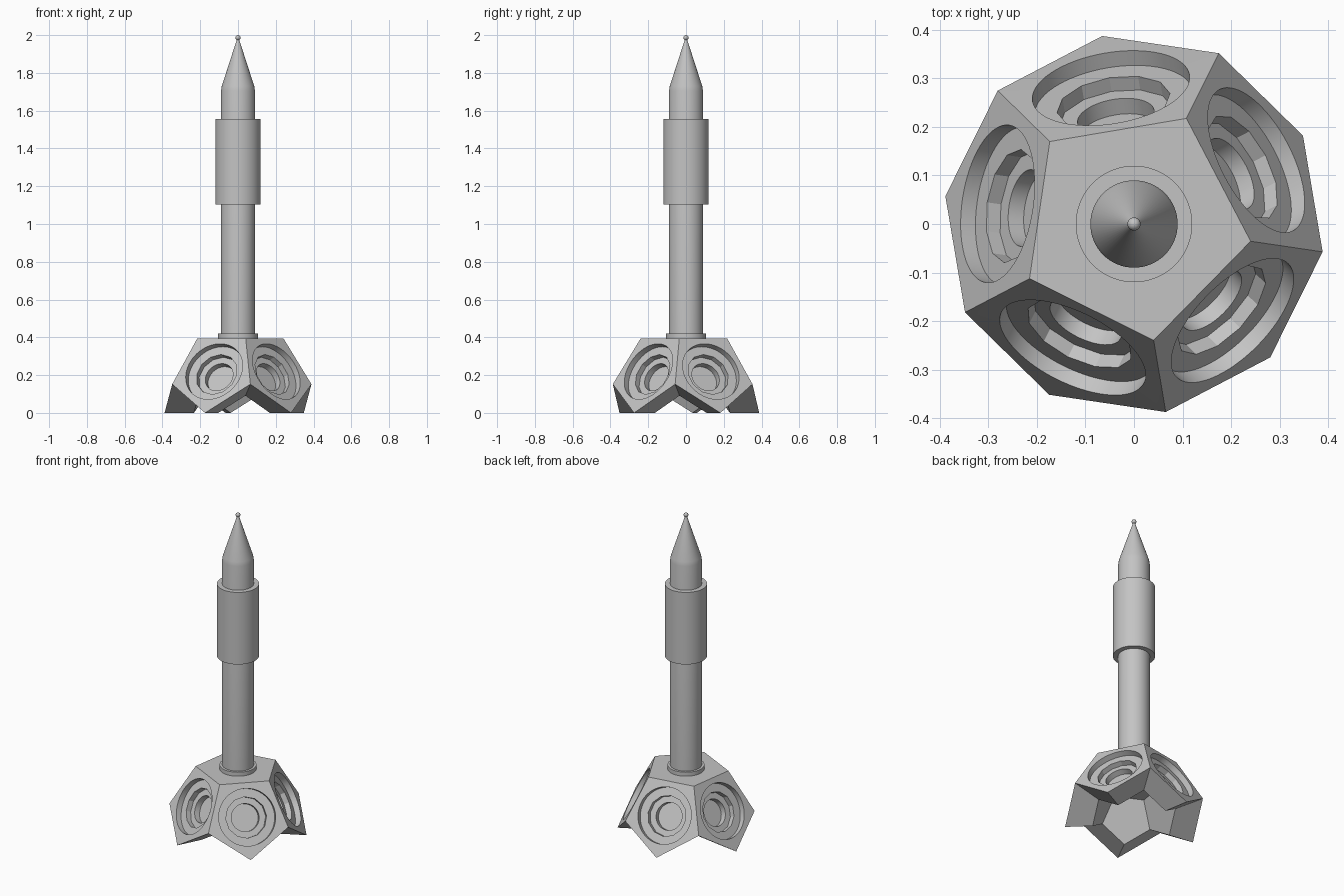
import bpy, bmesh, math
from mathutils import Vector, Matrix

if "Cube" in bpy.data.objects:
    bpy.data.objects.remove(bpy.data.objects["Cube"])

grey = bpy.data.materials.new("plain_grey")
grey.diffuse_color = (0.55, 0.55, 0.55, 1)
grey.use_nodes = True
grey.node_tree.nodes["Principled BSDF"].inputs["Base Color"].default_value = grey.diffuse_color

A0 = math.radians(63.6)      # azimuth of the first corner of the top pentagon
R1, R2 = 0.243, 0.393        # top pentagon and widest ring radii
ZT, ZM = 0.395, 0.152        # top and middle heights
STEP = math.radians(72)


def add_object(name, bm, smooth=True):
    bmesh.ops.recalc_face_normals(bm, faces=bm.faces)
    me = bpy.data.meshes.new(name)
    bm.to_mesh(me)
    bm.free()
    me.materials.append(grey)
    ob = bpy.data.objects.new(name, me)
    bpy.context.collection.objects.link(ob)
    bpy.ops.object.select_all(action='DESELECT')
    ob.select_set(True)
    bpy.context.view_layer.objects.active = ob
    if smooth:
        bpy.ops.object.shade_smooth_by_angle(angle=math.radians(25))
    return ob


def lathe(name, profile, n=64):
    """Closed solid from (radius, height) points."""
    bm = bmesh.new()
    rings = [[bm.verts.new((r * math.cos(2 * math.pi * i / n),
                            r * math.sin(2 * math.pi * i / n), z))
              for i in range(n)] for r, z in profile]
    for a, b in zip(rings, rings[1:]):
        for i in range(n):
            j = (i + 1) % n
            bm.faces.new((a[i], a[j], b[j], b[i]))
    bm.faces.new(rings[0])
    bm.faces.new(rings[-1])
    return add_object(name, bm)


# Base: upper half of a dodecahedron as a thick shell, tapered to the floor centre
def polar(r, a, z):
    return Vector((r * math.cos(a), r * math.sin(a), z))


bm = bmesh.new()
shells = []
for s in (1.0, 0.6):
    top = [bm.verts.new(polar(R1, A0 + k * STEP, ZT) * s) for k in range(5)]
    mid = [bm.verts.new(polar(R2, A0 + k * STEP, ZM) * s) for k in range(5)]
    tip = [bm.verts.new(polar(R2, A0 + (k + 0.5) * STEP, 0) * s) for k in range(5)]
    bm.faces.new(top)
    for k in range(5):
        j = (k + 1) % 5
        bm.faces.new((top[k], mid[k], tip[k], mid[j], top[j]))
    shells.append((mid, tip))
(mo, to), (mi, ti) = shells
for k in range(5):
    j = (k + 1) % 5
    bm.faces.new((mo[k], to[k], ti[k], mi[k]))
    bm.faces.new((to[k], mo[j], mi[j], ti[k]))
base = add_object("base_shell", bm, smooth=False)

# Stepped recesses in the five side plates: round, twelve-sided, round
for radius, depth, sides in ((0.164, 0.035, 64), (0.118, 0.067, 12), (0.08, 0.103, 48)):
    bm = bmesh.new()
    for k in range(5):
        az = A0 + (k + 0.5) * STEP
        n = polar(0.8944, az, 0.4472)
        down = polar(0.4472, az, -0.8944)
        side = n.cross(down)
        centre = Vector((0, 0, ZT - 0.318)) + n * (0.318 + (0.02 - depth) / 2)
        rot = Matrix((down, side, n)).transposed().to_4x4()
        bmesh.ops.create_cone(bm, cap_ends=True, segments=sides, radius1=radius,
                              radius2=radius, depth=depth + 0.02,
                              matrix=Matrix.Translation(centre) @ rot)
    cutter = add_object("recess_cutter", bm, smooth=False)
    cutter.hide_render = True
    mod = base.modifiers.new("recess", 'BOOLEAN')
    mod.operation = 'DIFFERENCE'
    mod.solver = 'EXACT'
    mod.object = cutter
    bpy.context.view_layer.objects.active = base
    bpy.ops.object.modifier_apply(modifier=mod.name)
    bpy.data.objects.remove(cutter)

bpy.ops.object.select_all(action='DESELECT')
base.select_set(True)
bpy.context.view_layer.objects.active = base
bpy.ops.object.shade_smooth_by_angle(angle=math.radians(25))

# Collar, column with pointed nose, and the wide sleeve around it
lathe("collar", [(0.105, 0.385), (0.105, 0.42)])
lathe("column", [(0.09, 0.385), (0.09, 1.705), (0.086, 1.73), (0.005, 1.98)])
lathe("sleeve", [(0.12, 1.103), (0.12, 1.555)])

# Ball on the nose
bm = bmesh.new()
bmesh.ops.create_uvsphere(bm, u_segments=24, v_segments=12, radius=0.0135,
                          matrix=Matrix.Translation((0, 0, 1.9865)))
add_object("tip_ball", bm)
